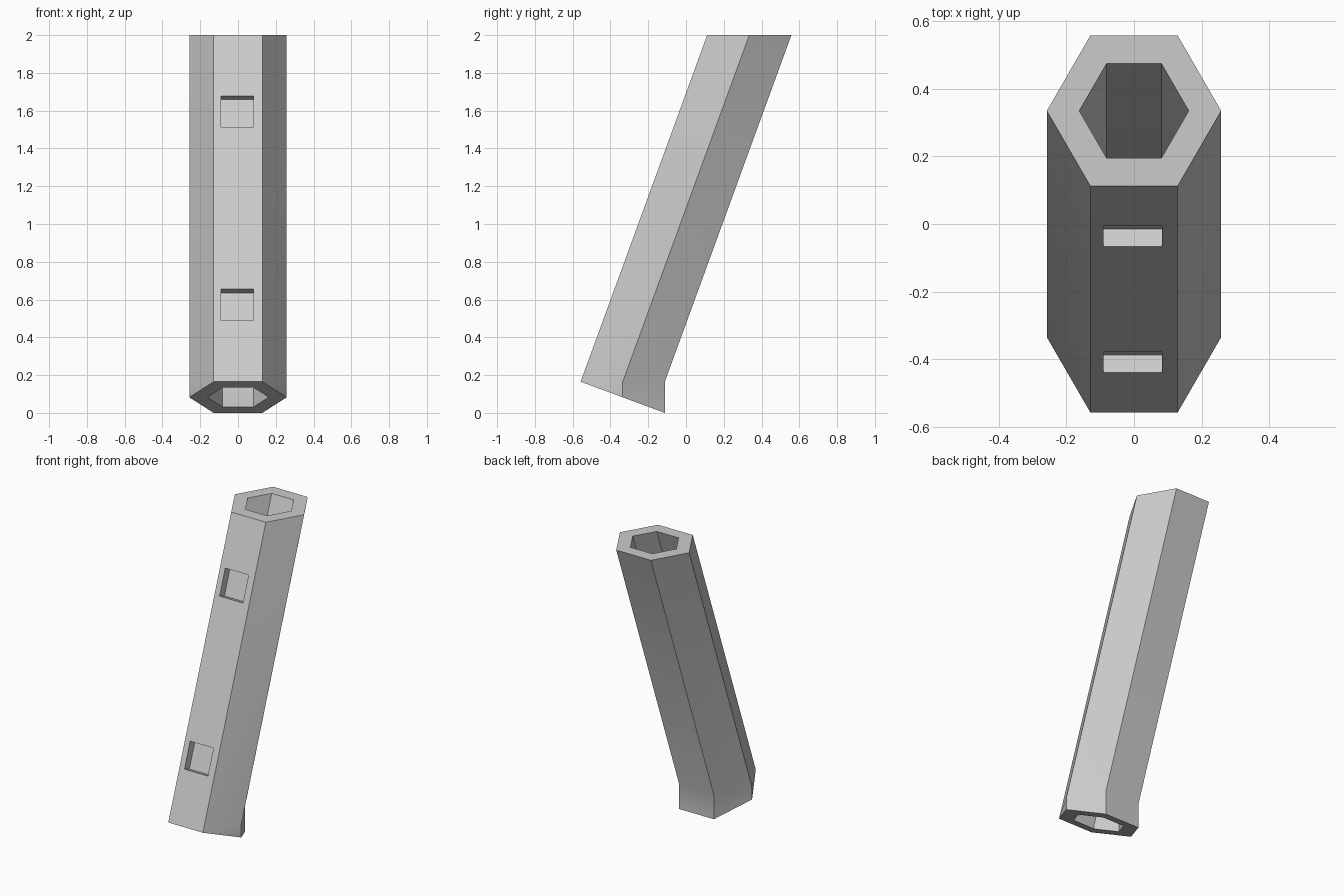
import bpy, bmesh, math
from mathutils import Matrix, Vector

cube = bpy.data.objects.get("Cube")
if cube:
    bpy.data.objects.remove(cube, do_unlink=True)

LEAN = math.radians(20.1)
KNEE_Z, TOP_Z = 0.165, 2.0
FOOT_Y, HEAD_Y = -0.335, 0.335
OUTER, INNER = (0.258, 0.223), (0.162, 0.14)   # half width, half depth

grey = bpy.data.materials.new("light_grey")
grey.use_nodes = True
colour = (0.6, 0.6, 0.6, 1)
grey.diffuse_color = colour
grey.node_tree.nodes["Principled BSDF"].inputs["Base Color"].default_value = colour


def make_object(name, bm):
    mesh = bpy.data.meshes.new(name)
    bm.to_mesh(mesh)
    bm.free()
    mesh.materials.append(grey)
    obj = bpy.data.objects.new(name, mesh)
    bpy.context.collection.objects.link(obj)
    return obj


def hexagon(bm, size, centre_y, height):
    """Ring of six vertices; height gives z from y."""
    ring = []
    for i in range(6):
        a = math.radians(60 * i)
        x = size[0] * math.cos(a)
        y = centre_y + size[1] * math.sin(a) / math.sin(math.radians(60))
        ring.append(bm.verts.new((x, y, height(y))))
    return ring


def slanted_foot(y):
    return max(0, KNEE_Z * (-0.112 - y) / 0.446)


# Leaning hexagonal tube: vertical foot cut on a slant, hollow all through
bm = bmesh.new()
stations = [(FOOT_Y, slanted_foot), (FOOT_Y, lambda y: KNEE_Z), (HEAD_Y, lambda y: TOP_Z)]
rings = [hexagon(bm, OUTER, *s) for s in stations]
rings += [hexagon(bm, INNER, *s) for s in reversed(stations)]
for k, ring in enumerate(rings):
    following = rings[(k + 1) % len(rings)]
    for i in range(6):
        j = (i + 1) % 6
        bm.faces.new((ring[i], ring[j], following[j], following[i]))
bmesh.ops.remove_doubles(bm, verts=bm.verts, dist=0.002)
bmesh.ops.recalc_face_normals(bm, faces=bm.faces)
tube = make_object("leaning_tube", bm)

# Shallow square pockets in the front face
slope = (HEAD_Y - FOOT_Y) / (TOP_Z - KNEE_Z)
tilt = Matrix.Rotation(-LEAN, 4, 'X')
bm = bmesh.new()
for z in (0.572, 1.595):
    y = FOOT_Y - OUTER[1] + (z - KNEE_Z) * slope
    place = Matrix.Translation(Vector((-0.004, y, z))) @ tilt
    bmesh.ops.create_cube(bm, size=1, matrix=place @ Matrix.Diagonal((0.174, 0.11, 0.176, 1)))
cutter = make_object("pocket_cutter", bm)
cutter.hide_render = True

cut = tube.modifiers.new("pockets", 'BOOLEAN')
cut.operation = 'DIFFERENCE'
cut.solver = 'EXACT'
cut.object = cutter
bpy.ops.object.select_all(action='DESELECT')
bpy.context.view_layer.objects.active = tube
tube.select_set(True)
bpy.ops.object.modifier_apply(modifier=cut.name)
bpy.data.objects.remove(cutter, do_unlink=True)

# Soften only the bend between shaft and foot
bpy.ops.object.shade_smooth_by_angle(angle=math.radians(30))
